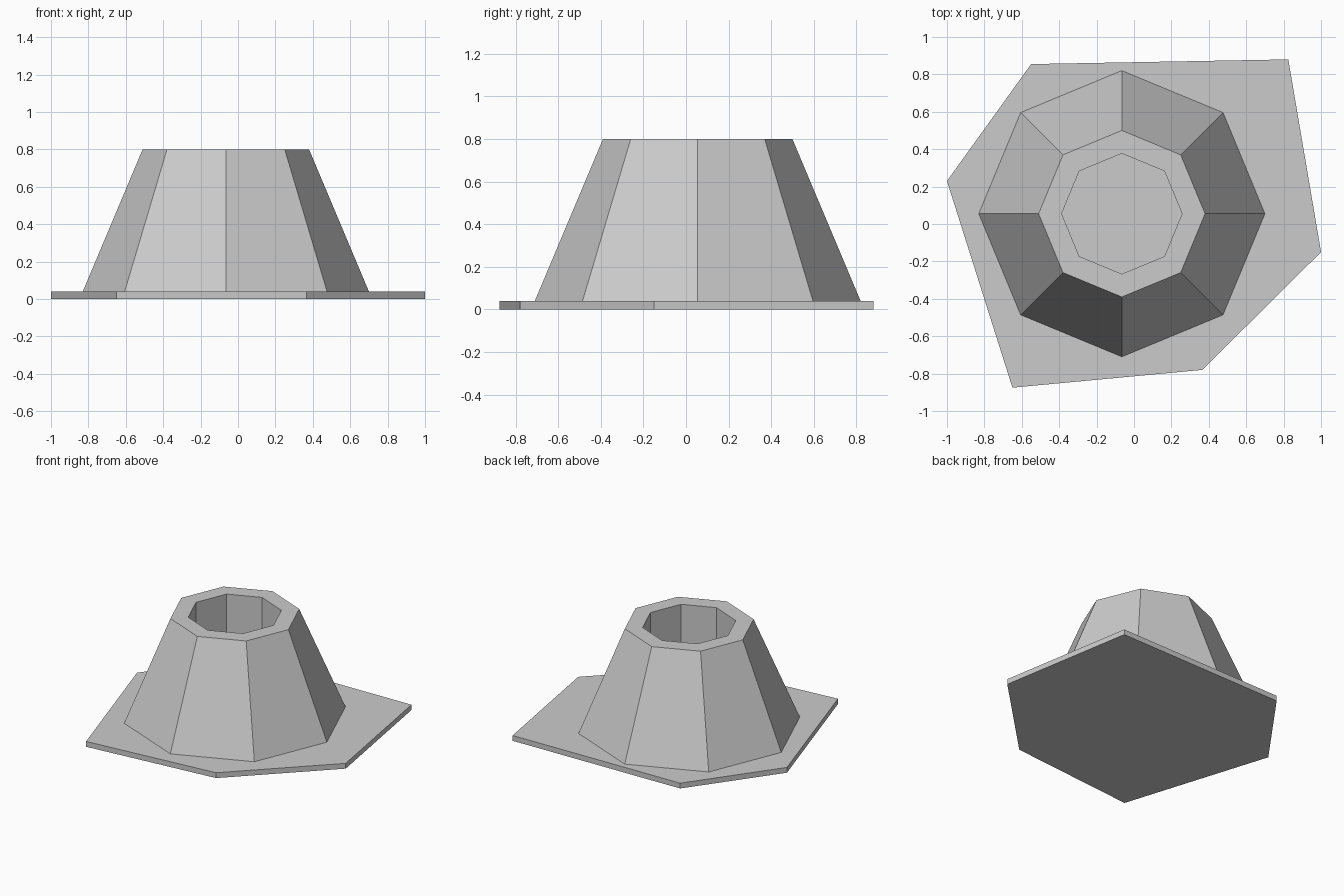
import bpy
import bmesh
from math import cos, sin, tau

cube = bpy.data.objects.get("Cube")
if cube:
    bpy.data.objects.remove(cube, do_unlink=True)

grey = bpy.data.materials.new("stone grey")
grey.use_nodes = True
colour = (0.6, 0.6, 0.6, 1)
grey.diffuse_color = colour
grey.node_tree.nodes["Principled BSDF"].inputs["Base Color"].default_value = colour

PLATE_TOP, TOP = 0.04, 0.8
CENTRE_X, CENTRE_Y, SIDES = -0.065, 0.055, 8


def finish(name, bm):
    """Turn a bmesh into a flat-shaded grey object."""
    bmesh.ops.recalc_face_normals(bm, faces=bm.faces)
    mesh = bpy.data.meshes.new(name)
    bm.to_mesh(mesh)
    bm.free()
    mesh.materials.append(grey)
    obj = bpy.data.objects.new(name, mesh)
    bpy.context.collection.objects.link(obj)
    return obj


# Ground plate: irregular six-sided outline, extruded up
outline = [(-0.55, 0.855), (-1, 0.23), (-0.65, -0.875),
           (0.365, -0.78), (1, -0.15), (0.825, 0.88)]
bm = bmesh.new()
base = bm.faces.new([bm.verts.new((x, y, 0)) for x, y in outline])
top = bmesh.ops.extrude_face_region(bm, geom=[base], use_keep_orig=True)
for v in top["geom"]:
    if isinstance(v, bmesh.types.BMVert):
        v.co.z = PLATE_TOP
finish("ground_plate", bm)

# Crater cone: octagonal rings from the foot over the rim and down the shaft
profile = [(0.765, PLATE_TOP), (0.445, TOP), (0.322, TOP), (0.322, PLATE_TOP)]
bm = bmesh.new()
rings = [[bm.verts.new((CENTRE_X + r * cos(tau * i / SIDES),
                        CENTRE_Y + r * sin(tau * i / SIDES), z))
          for i in range(SIDES)] for r, z in profile]
for lower, upper in zip(rings, rings[1:] + rings[:1]):
    for i in range(SIDES):
        j = (i + 1) % SIDES
        bm.faces.new((lower[i], lower[j], upper[j], upper[i]))
finish("crater_cone", bm)
